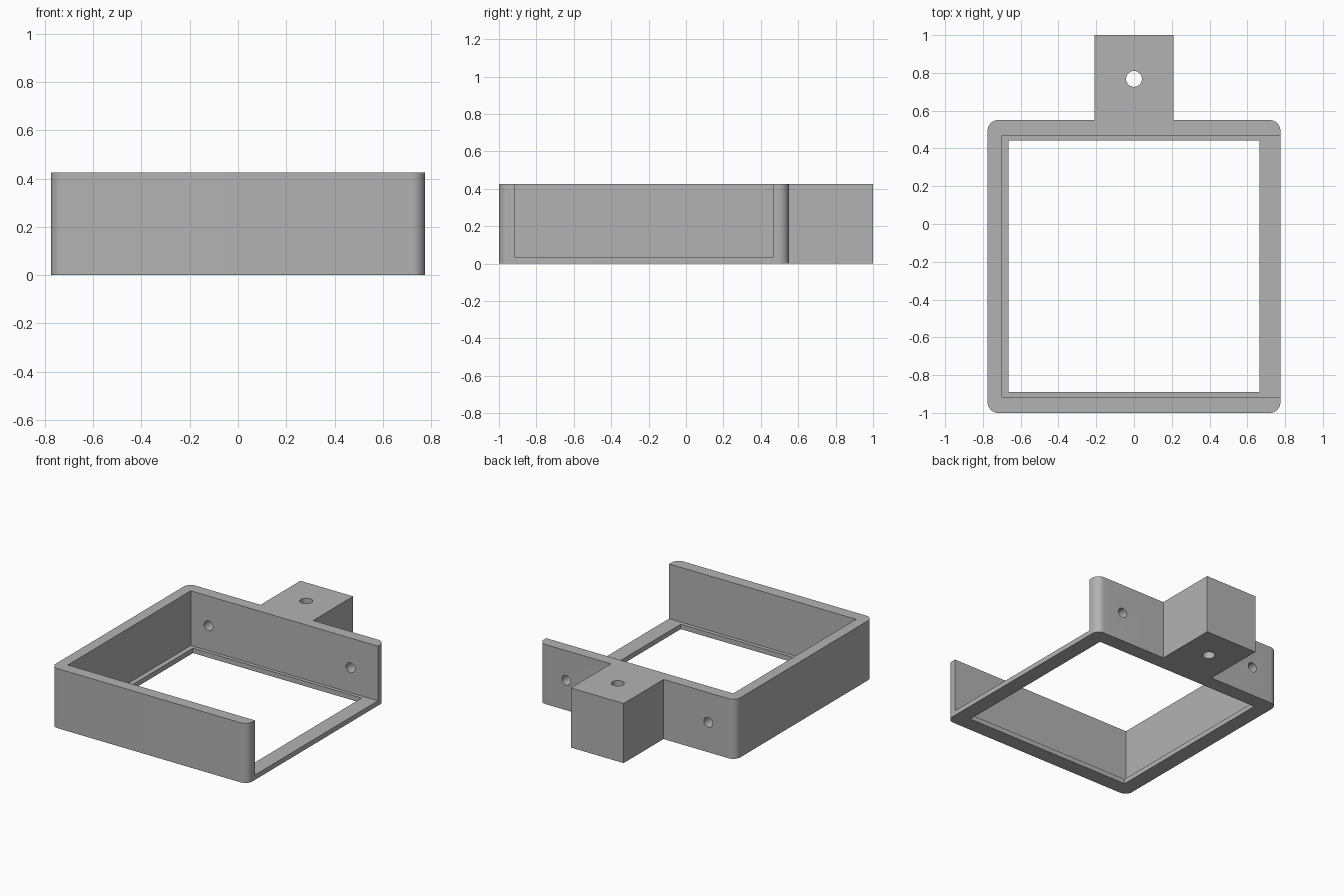
import bpy
import bmesh
from math import cos, sin, pi, radians
from mathutils import Matrix, Vector

cube = bpy.data.objects.get("Cube")
if cube:
    bpy.data.objects.remove(cube, do_unlink=True)

HEIGHT = 0.425
HALF_W = 0.775
FRONT, BACK, TAB_END = -1.0, 0.55, 1.0
TAB_HALF = 0.208
RADIUS = 0.055
LEDGE = 0.035

# Single plain grey
grey = bpy.data.materials.new("plain_grey")
grey.use_nodes = True
colour = (0.45, 0.45, 0.45, 1)
grey.diffuse_color = colour
grey.node_tree.nodes["Principled BSDF"].inputs["Base Color"].default_value = colour


def finish(name, bm):
    bmesh.ops.recalc_face_normals(bm, faces=bm.faces)
    mesh = bpy.data.meshes.new(name)
    bm.to_mesh(mesh)
    bm.free()
    mesh.materials.append(grey)
    obj = bpy.data.objects.new(name, mesh)
    bpy.context.collection.objects.link(obj)
    return obj


def prism(name, outline, z0, z1):
    bm = bmesh.new()
    face = bm.faces.new([bm.verts.new((x, y, z0)) for x, y in outline])
    result = bmesh.ops.extrude_face_region(bm, geom=[face])
    verts = [v for v in result["geom"] if isinstance(v, bmesh.types.BMVert)]
    bmesh.ops.translate(bm, verts=verts, vec=(0, 0, z1 - z0))
    return finish(name, bm)


def box(name, x0, x1, y0, y1, z0, z1):
    return prism(name, [(x0, y0), (x1, y0), (x1, y1), (x0, y1)], z0, z1)


def drill(name, centre, radius, depth, tilt=0):
    bm = bmesh.new()
    matrix = Matrix.Translation(Vector(centre)) @ Matrix.Rotation(tilt, 4, "X")
    bmesh.ops.create_cone(bm, cap_ends=True, segments=32, radius1=radius,
                          radius2=radius, depth=depth, matrix=matrix)
    return finish(name, bm)


def corner(sx, y, start):
    """Quarter-circle outline at a rounded corner, counter-clockwise."""
    cx = sx * (HALF_W - RADIUS)
    cy = y + RADIUS if y == FRONT else y - RADIUS
    angles = [start + i * pi / 16 for i in range(9)]
    return [(cx + RADIUS * cos(a), cy + RADIUS * sin(a)) for a in angles]


# Rounded frame with the mounting tab in one outline
outline = (corner(-1, FRONT, pi) + corner(1, FRONT, 1.5 * pi) + corner(1, BACK, 0)
           + [(TAB_HALF, BACK), (TAB_HALF, TAB_END), (-TAB_HALF, TAB_END), (-TAB_HALF, BACK)]
           + corner(-1, BACK, pi / 2))
frame = prism("open_frame_with_tab", outline, 0, HEIGHT)

# Pocket open to the left side, floor window and screw holes
cutters = [
    box("pocket_cutter", -0.70, 1, -0.917, 0.468, LEDGE, 1),
    box("window_cutter", -0.665, 0.665, -0.89, 0.443, -0.5, 0.5),
    drill("tab_hole_cutter", (0, 0.768, HEIGHT / 2), 0.042, 1),
]
for side in (-1, 1):
    cutters.append(drill("wall_hole_cutter", (side * 0.56, 0.5, 0.213), 0.035, 0.4, radians(90)))

bpy.context.view_layer.objects.active = frame
for cutter in cutters:
    mod = frame.modifiers.new(cutter.name, "BOOLEAN")
    mod.operation = "DIFFERENCE"
    mod.solver = "EXACT"
    mod.object = cutter
    bpy.ops.object.modifier_apply(modifier=mod.name)
for cutter in cutters:
    bpy.data.objects.remove(cutter, do_unlink=True)

# Smooth rounded corners and holes, crisp edges elsewhere
bpy.ops.object.select_all(action="DESELECT")
frame.select_set(True)
bpy.ops.object.shade_smooth_by_angle(angle=radians(30))
